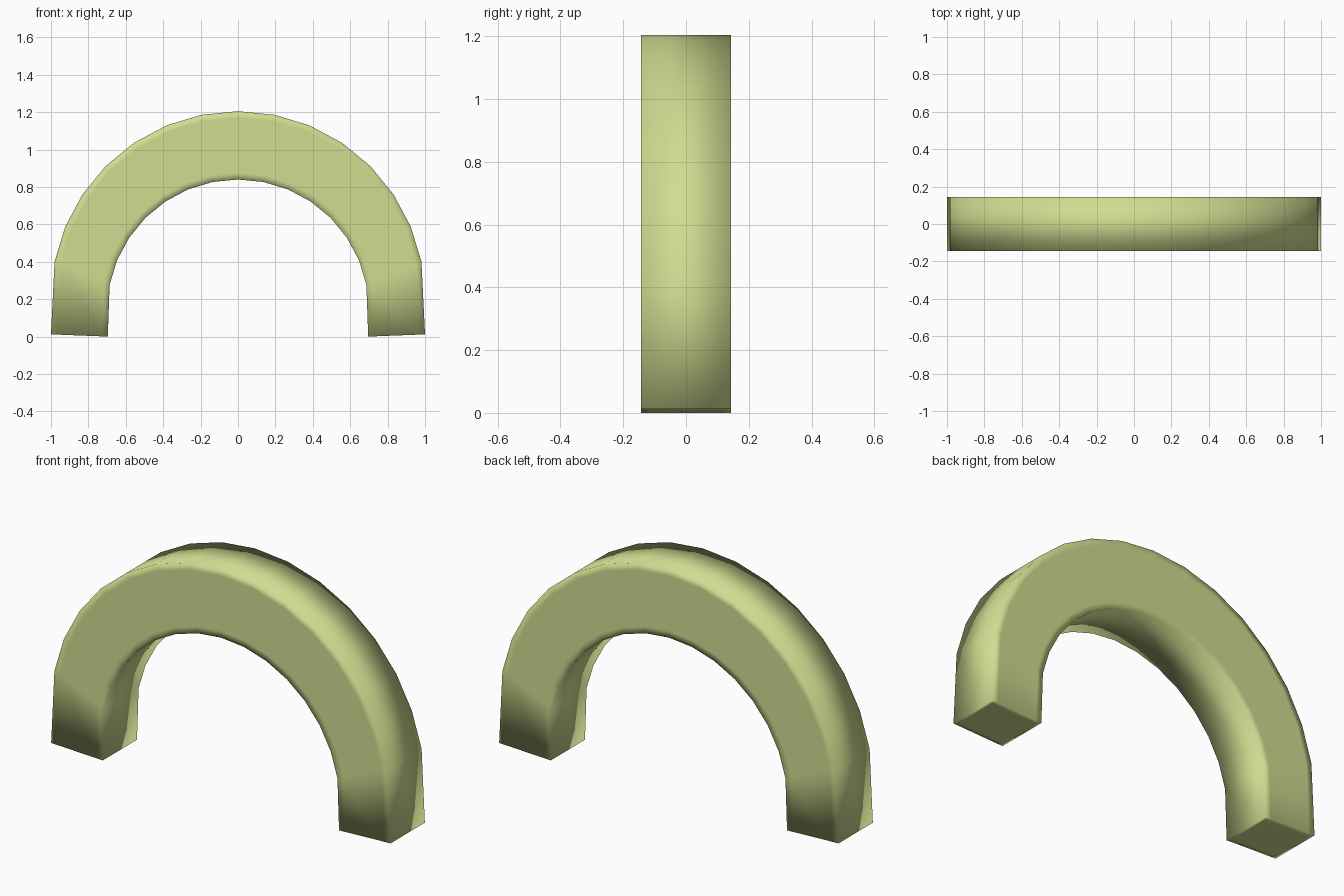
import bpy, bmesh, math
from mathutils import Vector

if "Cube" in bpy.data.objects:
    bpy.data.objects.remove(bpy.data.objects["Cube"])

HALF = 0.144      # half thickness in y
HOLD = 0.035      # support loop distance from the front/back rims
STEPS = 16

# Stations along the arch: straight foot, half circle, straight foot
stations = [(Vector((1.0, 0, 0.012)), Vector((0.696, 0, 0.0)))]
for i in range(1, STEPS):
    a = math.pi * i / STEPS
    c, s = math.cos(a), math.sin(a)
    stations.append((Vector((c, 0, 0.205 + s)), Vector((0.7 * c, 0, 0.14 + 0.7 * s))))
stations.append((Vector((-1.0, 0, 0.012)), Vector((-0.696, 0, 0.0))))

# Rectangular section swept through the stations
bm = bmesh.new()
rings = []
for outer, inner in stations:
    d = (inner - outer).normalized() * HOLD
    row = [outer, outer + d, inner - d, inner]
    front = [p + Vector((0, -HALF, 0)) for p in row]
    back = [p + Vector((0, HALF, 0)) for p in reversed(row)]
    rings.append([bm.verts.new(p) for p in front + back])
for r0, r1 in zip(rings, rings[1:]):
    for j in range(8):
        k = (j + 1) % 8
        bm.faces.new((r0[j], r0[k], r1[k], r1[j]))

# Inset end caps
caps = [bm.faces.new(rings[0]), bm.faces.new(rings[-1])]
bmesh.ops.recalc_face_normals(bm, faces=bm.faces[:])
bmesh.ops.inset_individual(bm, faces=caps, thickness=0.025)
for f in bm.faces:
    f.smooth = True

mesh = bpy.data.meshes.new("arch")
bm.to_mesh(mesh)
bm.free()
arch = bpy.data.objects.new("arch", mesh)
bpy.context.collection.objects.link(arch)

mat = bpy.data.materials.new("pale_green")
mat.diffuse_color = (0.62, 0.72, 0.28, 1)
mat.use_nodes = True
mat.node_tree.nodes["Principled BSDF"].inputs["Base Color"].default_value = mat.diffuse_color
mesh.materials.append(mat)
